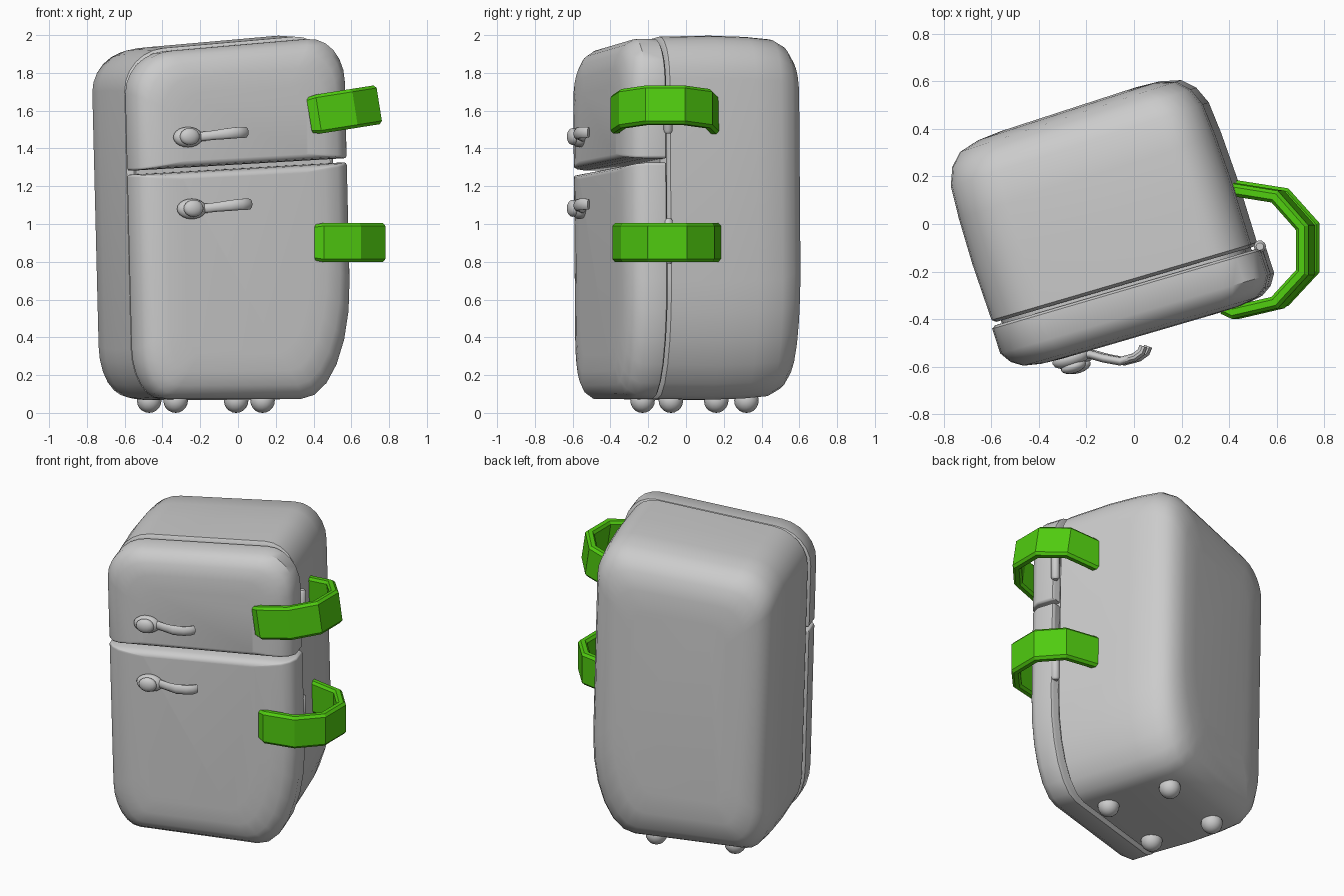
import bpy, bmesh, math
from mathutils import Vector, Matrix

if "Cube" in bpy.data.objects:
    bpy.data.objects.remove(bpy.data.objects["Cube"])

TURN = math.radians(18)


def place(u, v, z):
    """Fridge coordinates (across, deep, up) with the toon-like lean, then turned."""
    if v < 0:
        v -= 0.03 * (u + 0.65)
    z2 = z * (1 + 0.042 * (u - 0.3))
    u -= 0.025 * (z - 1)
    c, s = math.cos(TURN), math.sin(TURN)
    return Vector((u * c - v * s, u * s + v * c, z2))


def finish(bm, name, smooth=None, color=None):
    bmesh.ops.recalc_face_normals(bm, faces=bm.faces)
    me = bpy.data.meshes.new(name)
    bm.to_mesh(me)
    bm.free()
    ob = bpy.data.objects.new(name, me)
    bpy.context.collection.objects.link(ob)
    if color:
        me.materials.append(color)
    if smooth:
        bpy.ops.object.select_all(action='DESELECT')
        bpy.context.view_layer.objects.active = ob
        ob.select_set(True)
        bpy.ops.object.shade_smooth_by_angle(angle=math.radians(smooth))
    return ob


def loft(name, rings, smooth=None, color=None):
    bm = bmesh.new()
    loops = [[bm.verts.new(p) for p in ring] for ring in rings]
    for a, b in zip(loops, loops[1:]):
        for i in range(len(a)):
            j = (i + 1) % len(a)
            bm.faces.new((a[i], a[j], b[j], b[i]))
    bm.faces.new(loops[0])
    bm.faces.new(loops[-1])
    return finish(bm, name, smooth, color)


def outline(l, r, b, t, radii, d, n=6):
    """Rounded rectangle; radii = (rx, rz) for bottom-left, bottom-right, top-right, top-left."""
    pts = []
    corners = ((l, b, 1, 1), (r, b, -1, 1), (r, t, -1, -1), (l, t, 1, -1))
    for k, ((x, z, sx, sz), (rx, rz)) in enumerate(zip(corners, radii)):
        rx, rz = max(rx - d * .4, .012), max(rz - d * .4, .012)
        for i in range(n + 1):
            a = math.radians(180 + 90 * k + 90 * i / n)
            pts.append((x + sx * rx + rx * math.cos(a), z + sz * rz + rz * math.sin(a)))
    return pts


def shell(name, l, r, b, t, radii, rings, kb=1.0, kt=1.0):
    """Rounded box from (depth, inset) rings; kb and kt scale the inset at bottom and top."""
    loops = []
    for v, d in rings:
        pts = outline(l + d, r - d, b + d * kb, t - d * kt, radii, d)
        loops.append([place(u, v, z) for u, z in pts])
    return loft(name, loops, 38)


BL, BR, TR, TL = (.16, .28), (.28, .62), (.2, .24), (.22, .22)
GAP = (.015, .015)

# Cabinet and the recessed seal behind the doors
shell("cabinet", -.68, .465, .07, 2.0, (BL, BR, TR, TL),
      [(-.213, .02), (-.2, .004), (.05, 0), (.25, .005), (.39, .015), (.465, .045),
       (.515, .095), (.538, .18), (.545, .28)], 1.3, 1.3)
shell("door_seal", -.64, .43, .11, 1.95, (BL, BR, TR, TL), [(-.25, 0), (-.2, 0)])

# Two doors split by a sloping gap
door_rings = [(-.226, .014), (-.236, 0), (-.345, 0), (-.392, .03), (-.422, .075), (-.436, .15), (-.44, .24)]
shell("upper_door", -.685, .49, 1.338, 1.98, (GAP, GAP, TR, TL), door_rings, .15, 1)
shell("lower_door", -.685, .49, .075, 1.315, (BL, BR, GAP, GAP), door_rings, 1, .15)


def blob(name, loc, scale, rot=0):
    bm = bmesh.new()
    m = Matrix.Translation(loc) @ Matrix.Rotation(rot, 4, 'Z') @ Matrix.Diagonal((*scale, 1))
    bmesh.ops.create_uvsphere(bm, u_segments=16, v_segments=10, radius=1, matrix=m)
    return finish(bm, name, 60)


# Four ball feet
for n, (x, y) in enumerate(((-.33, -.23), (.13, -.08), (-.47, .16), (-.01, .32))):
    blob(f"foot_{n + 1}", (x, y, .065), (.065, .065, .065))

# Door handles: round boss, knob and curved grip
for name, dx, z in (("upper", 0, 1.46), ("lower", .02, 1.08)):
    blob(name + "_handle_boss", (-.265 + dx, -.565, z), (.082, .04, .054), TURN)
    blob(name + "_handle_knob", (-.255 + dx, -.6, z + .003), (.055, .028, .045), TURN)
    path = [(-.27, -.555, 0, .034), (-.19, -.548, .003, .026), (-.13, -.565, .01, .026),
            (-.06, -.578, .018, .03), (0, -.562, .024, .031), (.03, -.54, .025, .031), (.04, -.515, .025, .029)]
    rings = []
    for i, (x, y, h, rad) in enumerate(path):
        a, b = path[max(i - 1, 0)], path[min(i + 1, len(path) - 1)]
        t = Vector((b[0] - a[0], b[1] - a[1], 0)).normalized()
        side = Vector((t.y, -t.x, 0))
        rings.append([Vector((x + dx, y, z + h)) + side * (.018 * math.cos(k * math.pi / 5))
                      + Vector((0, 0, rad * math.sin(k * math.pi / 5))) for k in range(10)])
    loft(name + "_handle_grip", rings, 50)

# Hinge barrels on the side seam
for name, z0, z1 in (("upper", 1.48, 1.72), ("lower", .79, 1.03)):
    rings = []
    for z, r in ((z0, .016), (z0 + .012, .026), (z1 - .012, .026), (z1, .016)):
        rings.append([(.53 + r * math.cos(k * math.pi / 5), -.095 + r * math.sin(k * math.pi / 5), z)
                      for k in range(10)])
    loft(name + "_hinge", rings, 40)

# Faceted green side straps
green = bpy.data.materials.new("green")
green.diffuse_color = (.08, .6, .005, 1)
green.use_nodes = True
green.node_tree.nodes["Principled BSDF"].inputs["Base Color"].default_value = green.diffuse_color
strap_path = [Vector(p) for p in ((.41, .188), (.65, .15), (.78, .005), (.78, -.205),
                                  (.65, -.345), (.455, -.39), (.405, -.368))]
section = [(0, -.088), (0, .088), (.014, .104), (.04, .104), (.053, .088),
           (.053, -.088), (.04, -.104), (.014, -.104)]
for name, loc, tilt in (("lower", Vector((.6, -.1, .902)), 0), ("upper", Vector((.57, -.11, 1.605)), -9)):
    m = Matrix.Translation(loc) @ Matrix.Rotation(math.radians(tilt), 4, 'Y')
    rings = []
    for i, p in enumerate(strap_path):
        dirs = []
        if i:
            dirs.append((p - strap_path[i - 1]).normalized())
        if i < len(strap_path) - 1:
            dirs.append((strap_path[i + 1] - p).normalized())
        t = sum(dirs, Vector((0, 0))).normalized()
        inward = Vector((t.y, -t.x)) / t.dot(dirs[0])
        shrink = .92 if i == len(strap_path) - 1 else 1
        rings.append([m @ Vector((p.x + inward.x * o - .6, p.y + inward.y * o + .1, h * shrink))
                      for o, h in section])
    loft(name + "_strap", rings, None, green)
